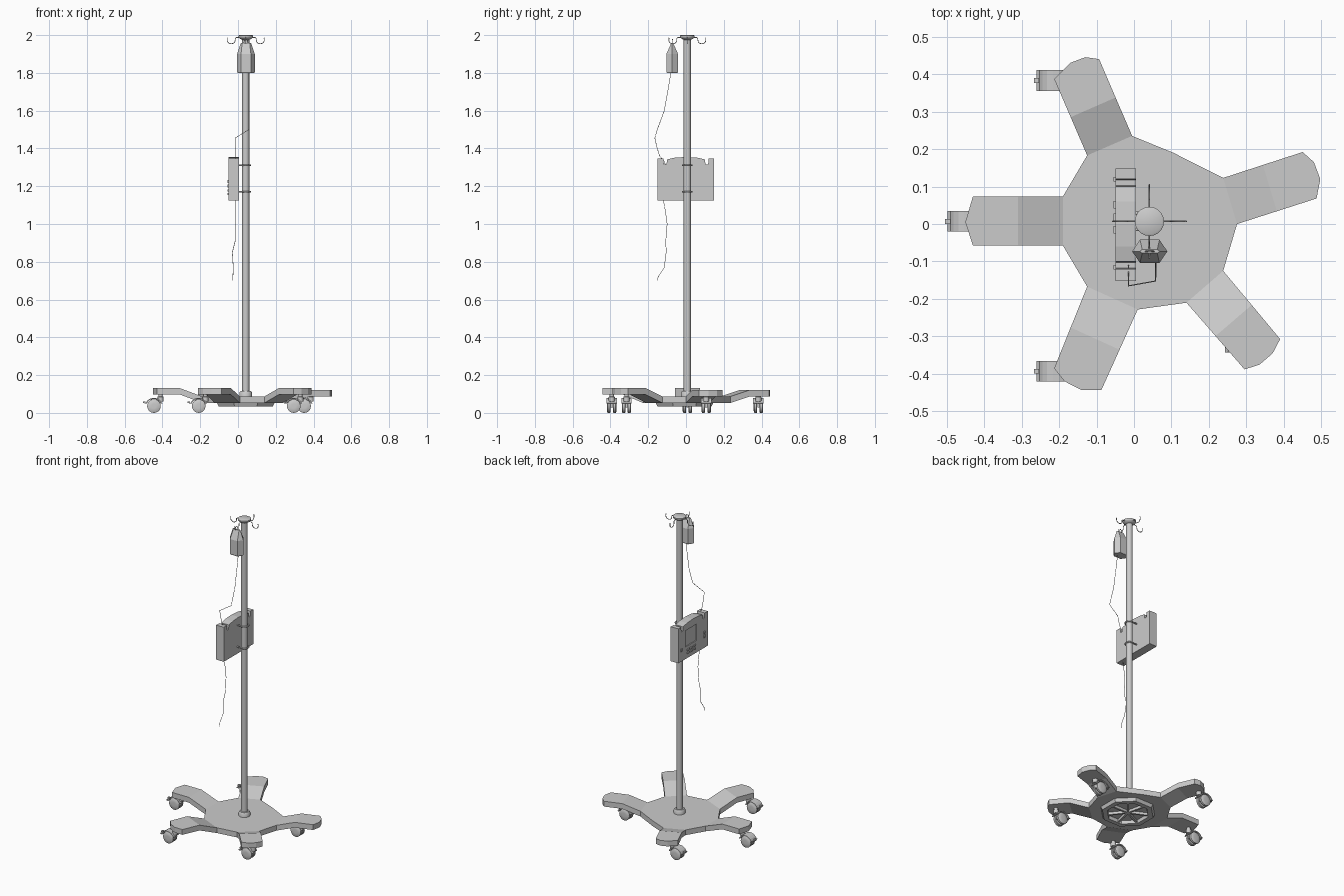
import bpy, bmesh, math
from mathutils import Vector

if "Cube" in bpy.data.objects:
    bpy.data.objects.remove(bpy.data.objects["Cube"])

PX, PY = 0.041, 0.007          # pole axis


def make(name, bm, smooth=False):
    bmesh.ops.recalc_face_normals(bm, faces=bm.faces)
    me = bpy.data.meshes.new(name)
    bm.to_mesh(me)
    bm.free()
    ob = bpy.data.objects.new(name, me)
    bpy.context.collection.objects.link(ob)
    if smooth:
        bpy.ops.object.select_all(action='DESELECT')
        bpy.context.view_layer.objects.active = ob
        ob.select_set(True)
        bpy.ops.object.shade_smooth_by_angle(angle=math.radians(40))
    return ob


def loft(name, rings, smooth=False):
    """Closed solid through a list of equal-length rings."""
    bm = bmesh.new()
    vs = [[bm.verts.new(p) for p in r] for r in rings]
    n = len(rings[0])
    for a, b in zip(vs, vs[1:]):
        for i in range(n):
            bm.faces.new((a[i], a[(i + 1) % n], b[(i + 1) % n], b[i]))
    bm.faces.new(vs[0])
    bm.faces.new(vs[-1])
    return make(name, bm, smooth)


def turned(name, x, y, profile, n=20):
    return loft(name, [[(x + r * math.cos(2 * math.pi * i / n), y + r * math.sin(2 * math.pi * i / n), z)
                        for i in range(n)] for r, z in profile], True)


def box(name, c, size, rot=0):
    bpy.ops.mesh.primitive_cube_add(size=1, location=c, rotation=(0, 0, rot))
    ob = bpy.context.object
    ob.name = name
    ob.scale = size
    return ob


def tube(name, pts, r, kind='POLY', cyclic=False):
    cu = bpy.data.curves.new(name, 'CURVE')
    cu.dimensions = '3D'
    cu.bevel_depth = r
    cu.bevel_resolution = 1
    cu.use_fill_caps = True
    sp = cu.splines.new(kind)
    sp.points.add(len(pts) - 1)
    for p, q in zip(sp.points, pts):
        p.co = (*q, 1)
    sp.use_cyclic_u = cyclic
    ob = bpy.data.objects.new(name, cu)
    bpy.context.collection.objects.link(ob)


# Five-legged base: each leg has two root points, a bend pair and a rounded tip
legs = [
    (.045, [(-.19, .073), (-.19, -.057)], [(-.43, .073), (-.45, .005), (-.43, -.057)]),
    (.045, [(-.125, -.167), (.01, -.228)], [(-.213, -.385), (-.185, -.42), (-.14, -.443), (-.087, -.443)]),
    (.045, [(.14, -.21), (.238, -.125)], [(.295, -.388), (.335, -.375), (.37, -.345), (.39, -.307)]),
    (.034, [(.275, 0), (.238, .123)], [(.487, .068), (.497, .12), (.48, .165), (.45, .192)]),
    (.034, [(-.005, .235), (-.125, .183)], [(-.093, .44), (-.13, .445), (-.17, .43), (-.213, .387)]),
]
bm = bmesh.new()
Z0, TH = .053, .034
hub = []
for rise, root, tip in legs:
    r = [bm.verts.new((*p, Z0)) for p in root]
    b = [bm.verts.new((*Vector(root[i]).lerp(Vector(tip[-i]), .5), Z0 + rise)) for i in (0, 1)]
    t = [bm.verts.new((*p, Z0 + rise)) for p in tip]
    bm.faces.new((r[0], b[0], b[1], r[1]))
    bm.faces.new((b[0], *t, b[1]))
    hub += r
    if root[0][0] == .275:
        hub.append(bm.verts.new((.105, .19, Z0)))
bm.faces.new(hub)
new = bmesh.ops.extrude_face_region(bm, geom=bm.faces[:], use_keep_orig=True)['geom']
bmesh.ops.translate(bm, vec=(0, 0, TH), verts=[v for v in new if isinstance(v, bmesh.types.BMVert)])
make("star_base", bm)

# Stiffening ring and radial ribs under the hub
bm = bmesh.new()
rings = []
for r, z in ((.165, .054), (.155, .033), (.125, .033), (.12, .054)):
    rings.append([bm.verts.new((PX + r * math.cos(math.tau * (i + .5) / 8),
                                PY - .015 + r * math.sin(math.tau * (i + .5) / 8), z)) for i in range(8)])
for k in range(4):
    a, b = rings[k], rings[(k + 1) % 4]
    for i in range(8):
        bm.faces.new((a[i], a[(i + 1) % 8], b[(i + 1) % 8], b[i]))
make("underside_ring", bm)
for i in range(7):
    a = math.tau * i / 7
    box("underside_rib", (PX + .065 * math.cos(a), PY - .015 + .065 * math.sin(a), .046), (.13, .012, .018), a)

# Pole, foot collar and top disc
turned("pole", PX, PY, [(.019, .08), (.019, 1.985)])
turned("pole_collar", PX, PY, [(.034, .08), (.034, .106), (.028, .115), (.02, .115)])
turned("top_disc", PX, PY, [(.02, 1.975), (.036, 1.985), (.039, 1.99), (.039, 1.997), (.034, 2.0)])

# Four hanging hooks
for i in range(4):
    a = i * math.pi / 2
    prof = [(.02, 1.987), (.05, 1.987), (.056, 1.983)]
    prof += [(.077 - .021 * math.cos(t * math.pi / 6), 1.972 - .018 * math.sin(t * math.pi / 6)) for t in range(7)]
    prof += [(.097, 1.986)]
    tube("hook", [(PX + r * math.cos(a), PY + r * math.sin(a), z) for r, z in prof], .0022)


# Twin-wheel casters trailing toward -x
def caster(x, y, top):
    for s in (-1, 1):
        n = 20
        rings = [[(x + r * math.cos(math.tau * i / n), y + s * w, .036 + r * math.sin(math.tau * i / n))
                  for i in range(n)] for r, w in ((.033, .006), (.036, .009), (.036, .021), (.032, .024), (.012, .025))]
        loft("caster_wheel", rings, True)
    arc = [math.radians(d) for d in range(20, 161, 20)]
    prof = [(x + .047 * math.cos(t), .036 + .044 * math.sin(t)) for t in arc]
    prof += [(x - .052, .054), (x - .050, .049)]
    prof += [(x + .040 * math.cos(t), .036 + .038 * math.sin(t)) for t in reversed(arc)]
    loft("caster_fender", [[(px, y + w, pz) for px, pz in prof] for w in (-.0275, .0275)])
    box("caster_fork", (x + .01, y, .05), (.05, .011, .044))
    box("brake_tab", (x - .052, y, .056), (.014, .013, .008))
    turned("caster_stem", x + .035, y, [(.016, .06), (.016, .085), (.011, .087), (.011, top)], 12)


for x, y, top in ((-.445, .007, .11), (-.208, -.393, .11), (.295, -.315, .11), (.35, .107, .095), (-.208, .383, .095)):
    caster(x, y, top)

# Infusion pump: notched profile with a low arched top
prof = [(-.152, 1.125), (.148, 1.125), (.148, 1.347), (.12, 1.347), (.117, 1.315), (.103, 1.315), (.1, 1.342),
        (.06, 1.351), (0, 1.355), (-.06, 1.351), (-.1, 1.342), (-.103, 1.315), (-.117, 1.315), (-.12, 1.347),
        (-.152, 1.347)]
pump = loft("pump_body", [[(x, y, z) for y, z in prof] for x in (-.049, .005)])
cut = box("screen_cutter", (-.049, .018, 1.255), (.01, .11, .105))
cut.hide_render = cut.hide_viewport = True
cut.display_type = 'WIRE'
mod = pump.modifiers.new("screen_recess", 'BOOLEAN')
mod.object = cut
mod.operation = 'DIFFERENCE'
mod.solver = 'EXACT'
for y in (-.015, .018, .051):
    for z in (1.158, 1.178):
        box("pump_button", (-.051, y, z), (.008, .02, .01))
for y, z in ((-.115, 1.225), (-.115, 1.2), (.12, 1.2)):
    box("pump_side_key", (-.051, y, z), (.008, .012, .016))

# Clamps around the pole
for z in (1.17, 1.31):
    pts = [(PX + .025 * math.cos(math.radians(d)), PY + .025 * math.sin(math.radians(d)), z)
           for d in range(-120, 121, 20)]
    tube("pole_clamp", [(.003, pts[0][1], z), *pts, (.003, pts[-1][1], z)], .0045)

# Fluid bag: six-sided, pinched at the top
BX, BY = .042, -.073


def hexa(w, f, d, z):
    return [(BX + x, BY + y, z) for x, y in ((w, 0), (f, d), (-f, d), (-w, 0), (-f, -d), (f, -d))]


loft("fluid_bag", [hexa(.044, .025, .028, 1.8), hexa(.047, .026, .031, 1.806),
                   hexa(.047, .026, .031, 1.9), hexa(.027, .02, .005, 1.958)])
tube("bag_loop", [(BX - .012, BY, 1.955), (BX - .008, BY, 1.97), (BX, BY + .002, 1.978), (BX + .008, BY, 1.97),
                  (BX + .012, BY, 1.955)], .002)

# Drip tubing above and below the pump
tube("upper_tubing", [(.058, -.08, 1.802), (.058, -.09, 1.74), (.058, -.115, 1.6), (.058, -.152, 1.5),
                      (-.015, -.165, 1.455), (-.015, -.155, 1.41), (-.015, -.14, 1.36), (-.015, -.113, 1.33),
                      (-.015, -.11, 1.312)], .0015)
tube("lower_tubing", [(-.015, -.12, 1.13), (-.015, -.108, 1.06), (-.015, -.1, 1.0), (-.015, -.107, .91),
                      (-.03, -.105, .85), (-.025, -.115, .77), (-.027, -.148, .72), (-.027, -.15, .7)], .0015)
